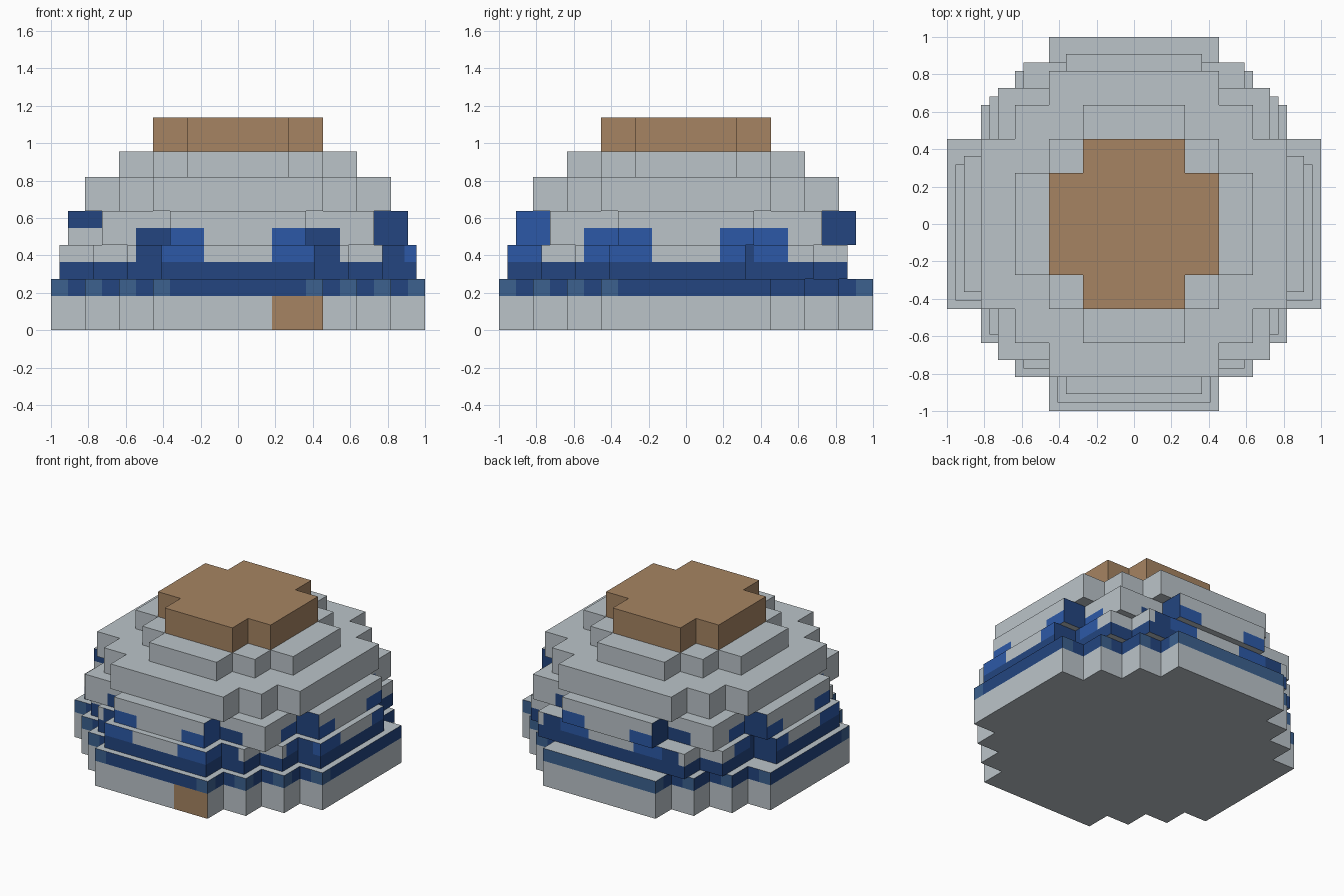
import bpy
import bmesh

cube = bpy.data.objects.get("Cube")
if cube:
    bpy.data.objects.remove(cube)

# One grid unit; the building is 22 units wide
U = 1 / 11


def linear(v):
    v /= 255
    return v / 12.92 if v <= 0.04045 else ((v + 0.055) / 1.055) ** 2.4


def material(name, rgb):
    mat = bpy.data.materials.new(name)
    color = [linear(v) for v in rgb] + [1]
    mat.use_nodes = True
    mat.diffuse_color = color
    bsdf = next(n for n in mat.node_tree.nodes if n.type == 'BSDF_PRINCIPLED')
    bsdf.inputs["Base Color"].default_value = color
    return mat


MATERIALS = [
    material("pale grey", (187, 196, 201)),
    material("tan", (166, 132, 98)),
    material("blue", (44, 89, 167)),
    material("navy", (35, 69, 128)),
    material("steel blue", (60, 97, 143)),
]
GREY, TAN, BLUE, NAVY, STEEL = range(5)


def stair(corners):
    """Stepped quarter outline through the given outer corners."""
    points = []
    for i, (x, y) in enumerate(corners):
        points.append((x, y))
        if i + 1 < len(corners):
            points.append((corners[i + 1][0], y))
    return points


def tier(name, bottom, top, front, rule, back=None, cuts=(), levels=()):
    """Stepped slab whose walls are cut along the grid and painted by a rule."""
    right = [(x, -y) for x, y in reversed(stair(front))] + stair(back or front)
    outline = right + [(-x, y) for x, y in reversed(right)]
    bm = bmesh.new()
    base = bm.faces.new([bm.verts.new((x, y, bottom)) for x, y in outline])
    up = bmesh.ops.extrude_face_region(bm, geom=[base], use_keep_orig=True)
    for v in up["geom"]:
        if isinstance(v, bmesh.types.BMVert):
            v.co.z = top
    bmesh.ops.recalc_face_normals(bm, faces=bm.faces[:])

    # Split only the walls
    planes = [((0, 0, z), (0, 0, 1)) for z in levels]
    for c in cuts:
        for s in (-c, c):
            planes += [((s, 0, 0), (1, 0, 0)), ((0, s, 0), (0, 1, 0))]
    for co, no in planes:
        bm.normal_update()
        walls = [f for f in bm.faces if abs(f.normal.z) < 0.5]
        edges = {e for f in walls for e in f.edges}
        verts = {v for f in walls for v in f.verts}
        bmesh.ops.bisect_plane(bm, geom=walls + list(edges) + list(verts),
                               plane_co=co, plane_no=no, dist=0.0001)

    # Paint, then merge neighbouring wall pieces of one colour
    bm.normal_update()
    for f in bm.faces:
        c, n = f.calc_center_median(), f.normal
        if abs(n.z) > 0.5:
            f.material_index = TAN if rule is roof_paint else GREY
        else:
            side = abs(n.x) > 0.5
            f.material_index = rule(c, n, side, abs(c.y if side else c.x))
    bmesh.ops.dissolve_limit(bm, angle_limit=0.01, verts=bm.verts[:],
                             edges=bm.edges[:], delimit={'MATERIAL'})
    bmesh.ops.scale(bm, vec=(U, U, U), verts=bm.verts[:])
    mesh = bpy.data.meshes.new(name)
    bm.to_mesh(mesh)
    bm.free()
    for mat in MATERIALS:
        mesh.materials.append(mat)
    obj = bpy.data.objects.new(name, mesh)
    bpy.context.collection.objects.link(obj)
    return obj


# Paint rules: centre, normal, faces sideways, distance along the wall
def base_paint(c, n, side, u):
    if c.z < 2:
        door = n.y < -0.5 and c.y < -10 and 2 < c.x < 5
        return TAN if door else GREY
    if side and c.y > 0:
        return STEEL if u > 10 else NAVY
    if n.y > 0.5 and c.y > 10:
        return STEEL
    return STEEL if u > 4 and int(u) % 2 == 0 else NAVY


def lower_paint(c, n, side, u):
    if c.z < 4:
        return NAVY
    if side:
        if c.y < -8.5:
            return BLUE
        if 3.5 < c.y < 4:
            return NAVY
        return BLUE if 2 < u < 6 else GREY
    if u > 8.5:
        if n.y < 0 and c.x < 0:
            return GREY
        return BLUE if n.y < 0 and u > 9.8 else NAVY
    if 2 < u < 6:
        return NAVY if u > 4.5 else BLUE
    return GREY


def window_paint(c, n, side, u):
    if u > 8:
        if side:
            return BLUE if c.y < 0 else NAVY
        return NAVY if n.y > 0 or c.x > 0 or c.z > 6 else GREY
    if c.z < 6 and 2 < u < 6:
        return NAVY if not side and u > 4 else BLUE
    return GREY


def plain_paint(c, n, side, u):
    return GREY


def roof_paint(c, n, side, u):
    return TAN


# Tiers from the ground up
tier("base", 0, 3, [(11, 5), (9, 7), (7, 9), (5, 11)], base_paint,
     cuts=range(2, 11), levels=[2])
tier("lower_wall", 3, 5, [(10.5, 4.5), (8.5, 6.5), (6.5, 8.5), (4.5, 10.5)],
     lower_paint, back=[(10.5, 3.5), (8.5, 7.5), (6.5, 9.5)],
     cuts=[2, 4, 4.5, 6, 9.8], levels=[4])
tier("window_wall", 5, 7, [(10, 4), (8, 8), (4, 10)], window_paint,
     cuts=[2, 6], levels=[6])
tier("upper_tier", 7, 9, [(9, 5), (7, 7), (5, 9)], plain_paint)
tier("top_tier", 9, 10.5, [(7, 3), (5, 5), (3, 7)], plain_paint)
tier("roof_cap", 10.5, 12.5, [(5, 3), (3, 5)], roof_paint)
